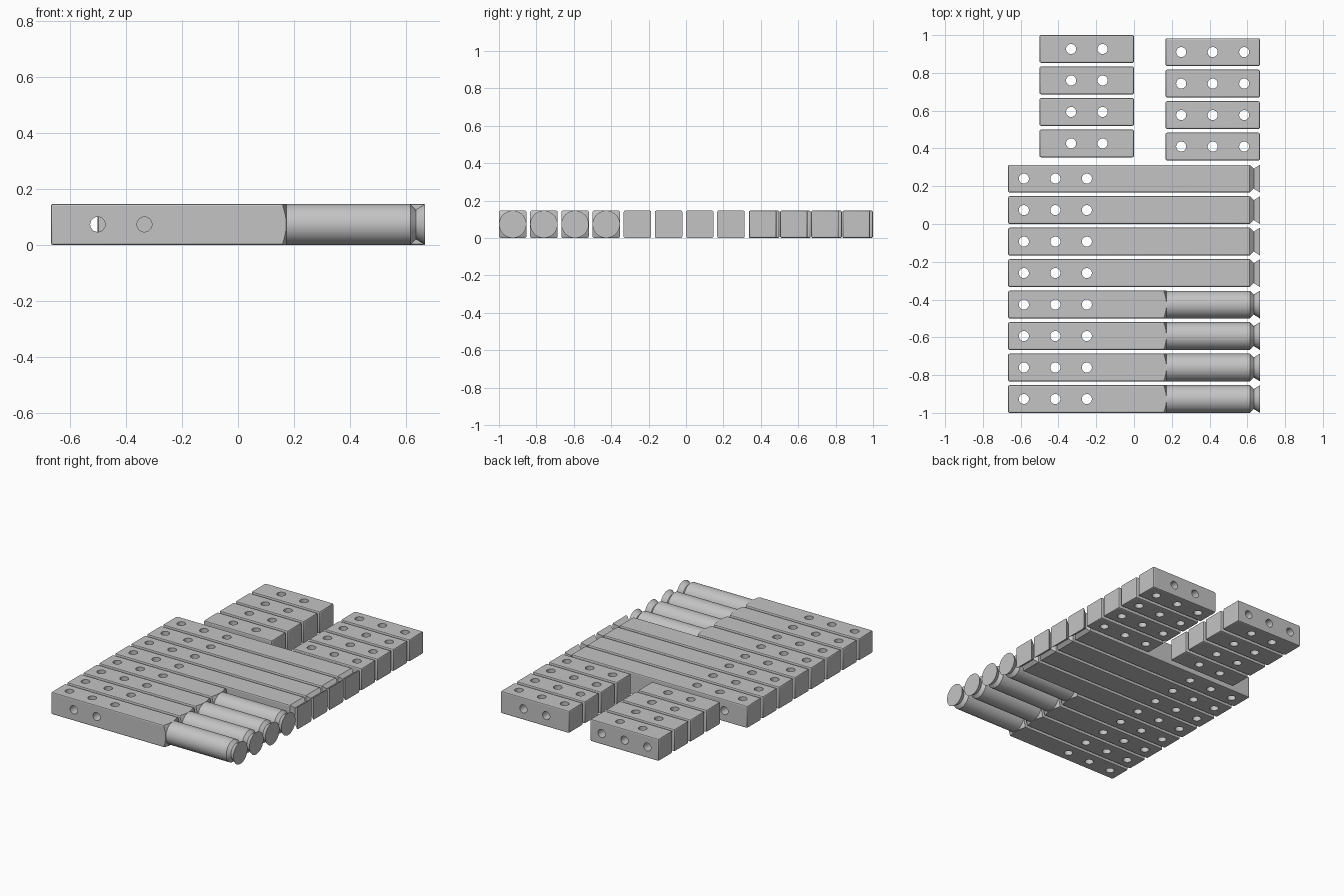
import bpy
import bmesh
from math import pi, sqrt, radians
from mathutils import Matrix, Vector

if "Cube" in bpy.data.objects:
    bpy.data.objects.remove(bpy.data.objects["Cube"], do_unlink=True)

W = 0.147          # thickness of every bar
H = W / 2
PITCH = 1 / 6      # spacing of bars and of holes
scene = bpy.context.scene

metal = bpy.data.materials.new("plain grey")
metal.use_nodes = True
GREY = (0.55, 0.55, 0.55, 1)
metal.diffuse_color = GREY
metal.node_tree.nodes["Principled BSDF"].inputs["Base Color"].default_value = GREY


def to_object(bm, name):
    bmesh.ops.recalc_face_normals(bm, faces=bm.faces)
    mesh = bpy.data.meshes.new(name)
    bm.to_mesh(mesh)
    bm.free()
    obj = bpy.data.objects.new(name, mesh)
    scene.collection.objects.link(obj)
    return obj


def beveled_box(x0, x1):
    bm = bmesh.new()
    bmesh.ops.create_cube(bm, size=1, matrix=Matrix.Translation(((x0 + x1) / 2, 0, H))
                          @ Matrix.Diagonal((x1 - x0, W, W, 1)))
    bmesh.ops.bevel(bm, geom=bm.edges[:], offset=0.008, segments=2, profile=0.5,
                    affect='EDGES')
    return to_object(bm, "stock")


def lathe(profile, sides):
    """Solid turned about the bar's long axis; four sides give a square section."""
    bm = bmesh.new()
    scale = sqrt(2) if sides == 4 else 1
    start = pi / 4 if sides == 4 else 0
    rings = []
    for x, r in profile:
        rings.append([bm.verts.new(Matrix.Rotation(start + 2 * pi * i / sides, 3, 'X')
                                   @ Vector((0, 0, r * scale)) + Vector((x, 0, H)))
                      for i in range(sides)])
    for a, b in zip(rings, rings[1:]):
        for i in range(sides):
            j = (i + 1) % sides
            bm.faces.new((a[i], a[j], b[j], b[i]))
    bm.faces.new(rings[0])
    bm.faces.new(rings[-1])
    return to_object(bm, "turning_helper")


def drills(vertical, cross):
    bm = bmesh.new()
    for xs, turn in ((vertical, Matrix()), (cross, Matrix.Rotation(pi / 2, 4, 'X'))):
        for x in xs:
            bmesh.ops.create_cone(bm, cap_ends=True, segments=24, radius1=0.0267,
                                  radius2=0.0267, depth=0.3,
                                  matrix=Matrix.Translation((x, 0, H)) @ turn)
    return to_object(bm, "drill_helper")


def bake(stock, cutters, name):
    """Apply the cuts and return the finished mesh, removing the helpers."""
    for cutter, operation in cutters:
        mod = stock.modifiers.new("cut", 'BOOLEAN')
        mod.object, mod.operation, mod.solver = cutter, operation, 'EXACT'
        cutter.hide_render = True
    bpy.context.view_layer.update()
    graph = bpy.context.evaluated_depsgraph_get()
    mesh = bpy.data.meshes.new_from_object(stock.evaluated_get(graph))
    mesh.name = name
    mesh.materials.clear()
    mesh.materials.append(metal)
    for obj in [stock] + [c for c, _ in cutters]:
        bpy.data.objects.remove(obj, do_unlink=True)
    return mesh


def row(mesh, name, first_y):
    for i in range(4):
        obj = bpy.data.objects.new(f"{name}_{i + 1}", mesh)
        obj.location.y = first_y + i * PITCH
        scene.collection.objects.link(obj)
    bpy.ops.object.select_all(action='DESELECT')
    obj.select_set(True)
    bpy.context.view_layer.objects.active = obj
    bpy.ops.object.shade_smooth_by_angle(angle=radians(20))


END = 2 / 3


def holes(start, count):
    return [start + i * PITCH for i in range(count)]


# long bars: round handle or square shank, both with a V groove and flared end
groove = [(0.634, 0.053), (END, 0.0732)]
round_profile = [(-0.8, 0.13), (0.145, 0.13), (0.172, 0.0731), (0.614, 0.0731)] + groove
square_profile = [(-0.8, 0.1), (0.585, 0.1)] + groove
for name, profile, sides, y in (("round_handle_bar", round_profile, 40, H - 1),
                                ("square_bar", square_profile, 4, H - 1 + 4 * PITCH)):
    mesh = bake(beveled_box(-END, 0.72),
                [(lathe(profile, sides), 'INTERSECT'),
                 (drills(holes(-0.583, 3), holes(-0.5, 2)), 'DIFFERENCE')], name)
    row(mesh, name, y)

# short blocks: hole pattern alternates between the two groups
mesh = bake(beveled_box(-0.5, 0),
            [(drills(holes(-0.333, 2), holes(-0.417, 3)), 'DIFFERENCE')], "right_block")
row(mesh, "right_block", 1 - H - 3 * PITCH)
mesh = bake(beveled_box(PITCH, END),
            [(drills(holes(0.25, 3), holes(0.333, 2)), 'DIFFERENCE')], "left_block")
row(mesh, "left_block", 1 - H - 3 * PITCH - 0.0167)
